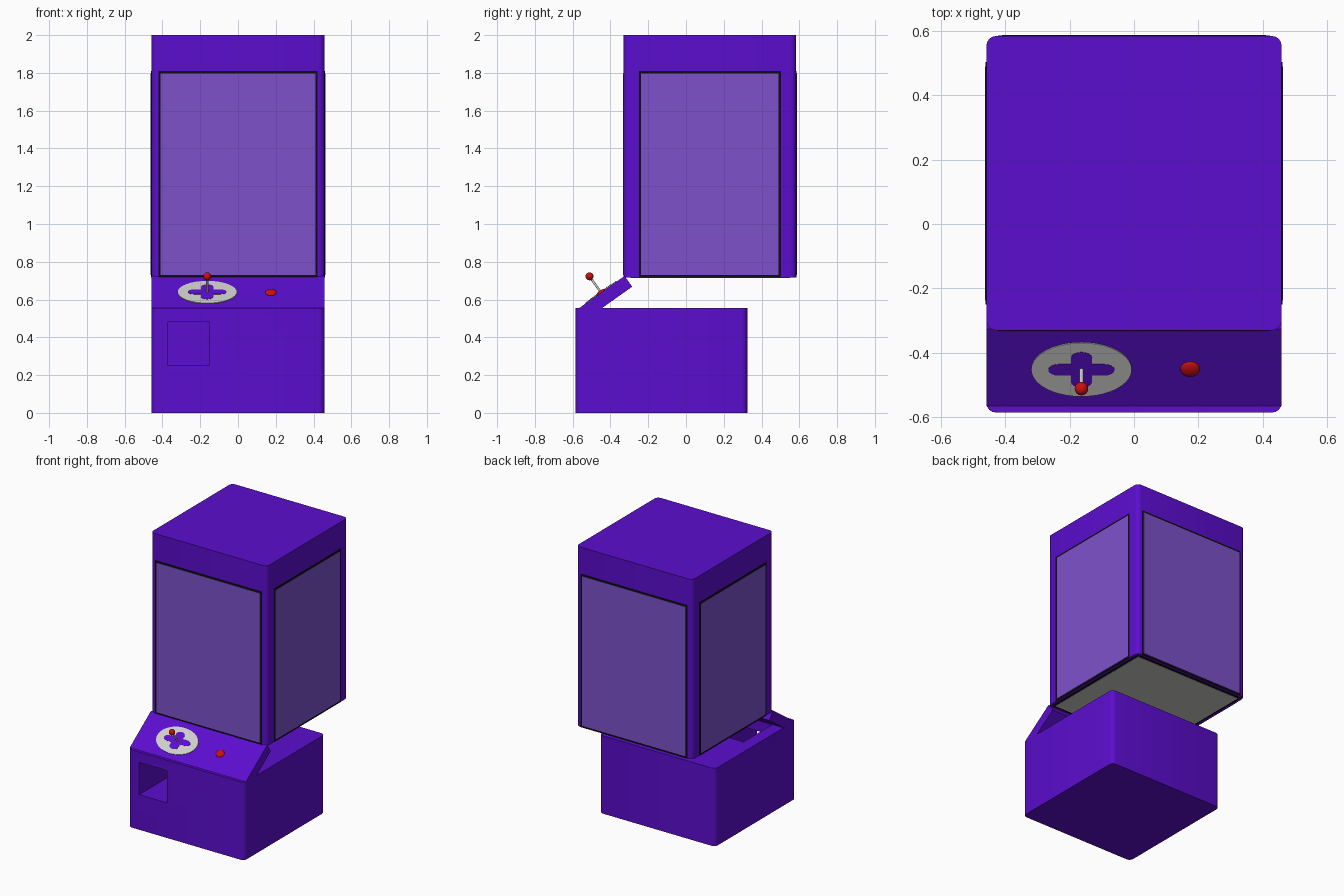
import bpy, bmesh, math
from mathutils import Matrix, Vector

cube = bpy.data.objects.get("Cube")
if cube:
    bpy.data.objects.remove(cube, do_unlink=True)


def material(name, rgb):
    m = bpy.data.materials.new(name)
    m.use_nodes = True
    m.diffuse_color = (*rgb, 1)
    m.node_tree.nodes["Principled BSDF"].inputs["Base Color"].default_value = (*rgb, 1)
    return m


PURPLE = material("purple", (0.105, 0.004, 0.62))
LILAC = material("lilac glass", (0.205, 0.083, 0.60))
BLACK = material("black", (0.004, 0.004, 0.004))
GREY = material("light grey", (0.62, 0.62, 0.60))
RED = material("red", (0.60, 0.005, 0.005))


def finish(bm, name, mat, smooth=False):
    bmesh.ops.recalc_face_normals(bm, faces=bm.faces)
    mesh = bpy.data.meshes.new(name)
    bm.to_mesh(mesh)
    bm.free()
    mesh.materials.append(mat)
    ob = bpy.data.objects.new(name, mesh)
    bpy.context.collection.objects.link(ob)
    if smooth:
        bpy.ops.object.select_all(action="DESELECT")
        ob.select_set(True)
        bpy.context.view_layer.objects.active = ob
        bpy.ops.object.shade_smooth_by_angle(angle=math.radians(40))
    return ob


def box(name, lo, hi, mat, round_corners=0):
    bm = bmesh.new()
    bmesh.ops.create_cube(bm, size=1)
    lo, hi = Vector(lo), Vector(hi)
    for v in bm.verts:
        v.co = (lo + hi) / 2 + v.co * (hi - lo)
    if round_corners:
        upright = [e for e in bm.edges
                   if abs(e.verts[0].co.z - e.verts[1].co.z) > 0.1]
        bmesh.ops.bevel(bm, geom=upright, offset=round_corners, segments=4,
                        profile=0.5, affect="EDGES")
    return finish(bm, name, mat, bool(round_corners))


def prism(name, points, depth, mat, matrix=Matrix()):
    """Extrude an outline in local XY by depth along local Z."""
    bm = bmesh.new()
    face = bm.faces.new([bm.verts.new((x, y, 0)) for x, y in points])
    new = bmesh.ops.extrude_face_region(bm, geom=[face])["geom"]
    bmesh.ops.translate(bm, vec=(0, 0, depth),
                        verts=[g for g in new if isinstance(g, bmesh.types.BMVert)])
    bm.transform(matrix)
    return finish(bm, name, mat)


def side_profile(name, points, x0, x1, mat):
    """Extrude a (y, z) outline across the width."""
    to_world = Matrix(((0, 0, 1, x0), (1, 0, 0, 0), (0, 1, 0, 0), (0, 0, 0, 1)))
    return prism(name, points, x1 - x0, mat, to_world)


# Base with the prize chute cut from its top to its front
HALF = 0.458
base = box("base", (-HALF, -0.585, 0), (HALF, 0.325, 0.555), PURPLE, 0.03)
cutter = side_profile("chute_cutter",
                      [(-0.7, 0.25), (-0.12, 0.25), (-0.12, 0.7), (-0.44, 0.7),
                       (-0.44, 0.48), (-0.7, 0.48)], -0.37, -0.15, PURPLE)
cutter.hide_render = True
cut = base.modifiers.new("chute", "BOOLEAN")
cut.operation = "DIFFERENCE"
cut.solver = "EXACT"
cut.object = cutter
bpy.context.view_layer.objects.active = base
bpy.ops.object.modifier_apply(modifier=cut.name)
bpy.data.objects.remove(cutter, do_unlink=True)

# Upper cabinet
BOTTOM, TOP = 0.718, 1.81
cabinet = box("cabinet", (-HALF, -0.33, BOTTOM), (HALF, 0.583, 2.0), PURPLE, 0.03)


# Windows: a black frame plate with a glass plate on it
def window(name, centre, half_width, angle):
    turn = Matrix.Translation(centre) @ Matrix.Rotation(angle, 4, "Z") @ \
        Matrix.Rotation(math.pi / 2, 4, "X")
    for part, inset, depth, mat in (("frame", 0, 0.002, BLACK),
                                    ("glass", 0.013, 0.004, LILAC)):
        w, z0, z1 = half_width - inset, BOTTOM + inset, TOP - inset
        prism(f"{name}_{part}", [(-w, z0), (w, z0), (w, z1), (-w, z1)],
              depth, mat, turn)


window("front_window", (0, -0.33, 0), 0.422, 0)
window("back_window", (0, 0.583, 0), 0.422, math.pi)
window("left_window", (HALF, 0.126, 0), 0.376, math.pi / 2)
window("right_window", (-HALF, 0.126, 0), 0.376, -math.pi / 2)

# Cabinet floor
box("floor_rim", (-0.44, -0.31, BOTTOM - 0.002), (0.44, 0.565, BOTTOM), BLACK)
box("floor", (-0.425, -0.295, BOTTOM - 0.004), (0.425, 0.55, BOTTOM), GREY)

# Sloping control panel
side_profile("control_panel",
             [(-0.565, 0.555), (-0.325, 0.725), (-0.285, 0.668), (-0.525, 0.498)],
             -HALF, HALF, PURPLE)
SLOPE = math.atan2(0.17, 0.24)


def on_panel(x, height=0):
    """Local frame on the panel, with Z as its normal."""
    return Matrix.Translation((x, -0.45, 0.637)) @ \
        Matrix.Rotation(SLOPE, 4, "X") @ Matrix.Translation((0, 0, height))


# Oval stick plate with a rounded cross
STICK_X = -0.163
oval = Matrix.Diagonal((0.156, 0.102, 1, 1))
circle = [(math.cos(i * math.tau / 40), math.sin(i * math.tau / 40)) for i in range(40)]
prism("stick_plate", circle, 0.004, GREY, on_panel(STICK_X) @ oval)
cross = []
for k in range(4):
    c, s = math.cos(k * math.pi / 2), math.sin(k * math.pi / 2)
    r = 0.21
    arm = [(0.45 + r * math.cos(a), r * math.sin(a))
           for a in (math.pi * (i / 8 - 0.5) for i in range(9))] + [(r, r)]
    cross += [(c * x - s * y, s * x + c * y) for x, y in arm]
prism("stick_cross", cross, 0.0015, PURPLE, on_panel(STICK_X, 0.004) @ oval)


# Stick, knob and button
def ball(name, matrix, size):
    bm = bmesh.new()
    bmesh.ops.create_uvsphere(bm, u_segments=24, v_segments=14, radius=1)
    bm.transform(matrix @ Matrix.Diagonal((*size, 1)))
    return finish(bm, name, RED, True)


bm = bmesh.new()
bmesh.ops.create_cone(bm, cap_ends=True, segments=16, radius1=0.006, radius2=0.006,
                      depth=0.1, matrix=on_panel(STICK_X, 0.05))
finish(bm, "stick", GREY, True)
ball("stick_knob", on_panel(STICK_X, 0.105), (0.021, 0.021, 0.021))
ball("button", on_panel(0.174), (0.03, 0.028, 0.012))
